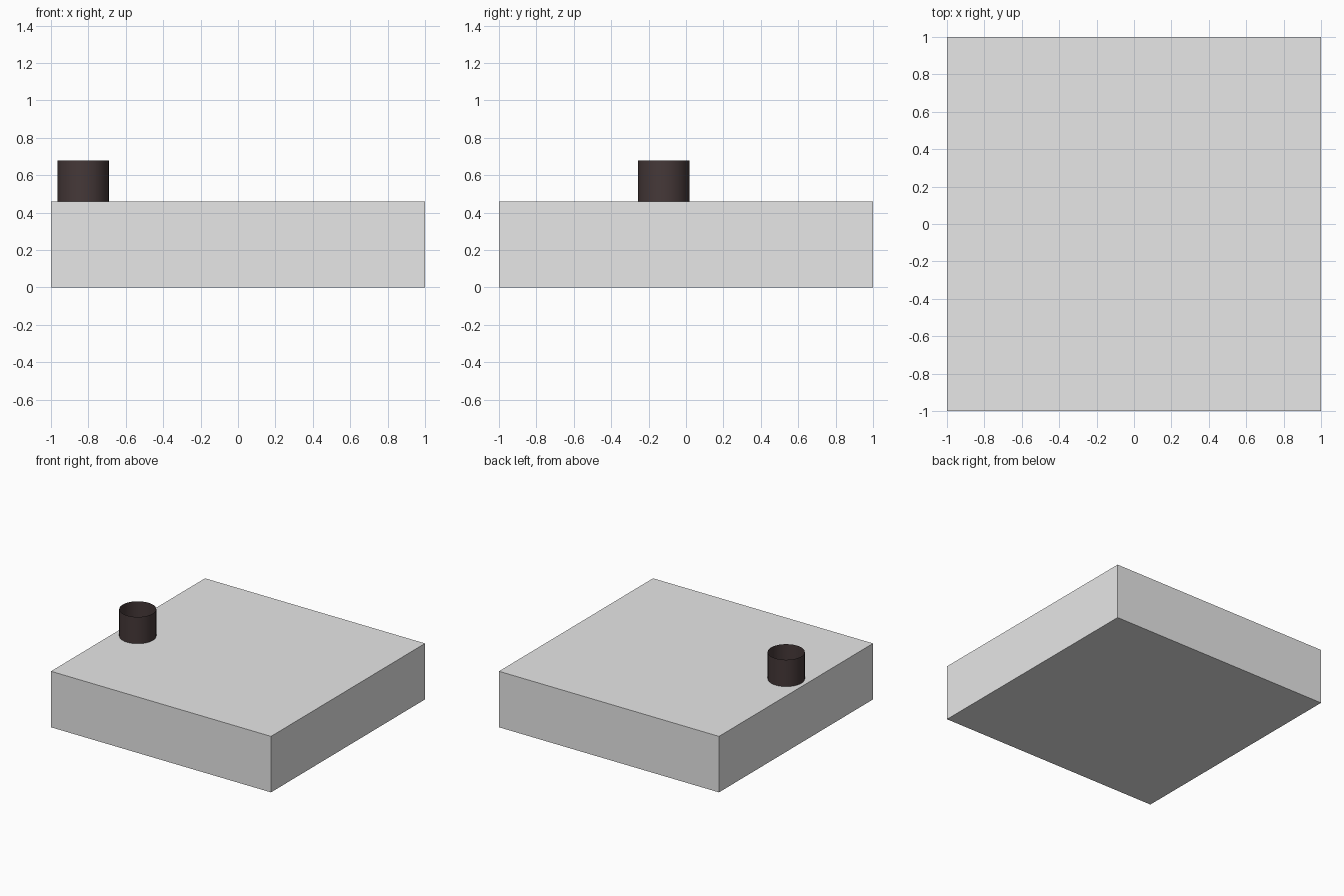
import bpy, bmesh
from mathutils import Matrix

if "Cube" in bpy.data.objects:
    bpy.data.objects.remove(bpy.data.objects["Cube"])

def material(name, rgb):
    m = bpy.data.materials.new(name)
    m.diffuse_color = (*rgb, 1)
    m.use_nodes = True
    m.node_tree.nodes["Principled BSDF"].inputs["Base Color"].default_value = m.diffuse_color
    return m

def finish(bm, name, mat, smooth=False):
    me = bpy.data.meshes.new(name)
    for f in bm.faces:
        f.smooth = smooth
    bm.to_mesh(me)
    bm.free()
    ob = bpy.data.objects.new(name, me)
    me.materials.append(mat)
    bpy.context.collection.objects.link(ob)
    return ob

grey = material("light grey", (0.8, 0.8, 0.8))
brown = material("dark brown", (0.06, 0.04, 0.04))

# Square slab
H = 0.46
bm = bmesh.new()
bmesh.ops.create_cube(bm, size=1, matrix=Matrix.Translation((0, 0, H / 2)) @ Matrix.Diagonal((2, 2, H, 1)))
finish(bm, "slab", grey)

# Open, thin-walled chimney pipe standing on the slab
TOP = 0.68
bm = bmesh.new()
bmesh.ops.create_cone(bm, cap_ends=False, segments=32, radius1=0.138, radius2=0.138, depth=TOP - H,
                      matrix=Matrix.Translation((-0.828, -0.119, (TOP + H) / 2)))
finish(bm, "pipe", brown, smooth=True)
